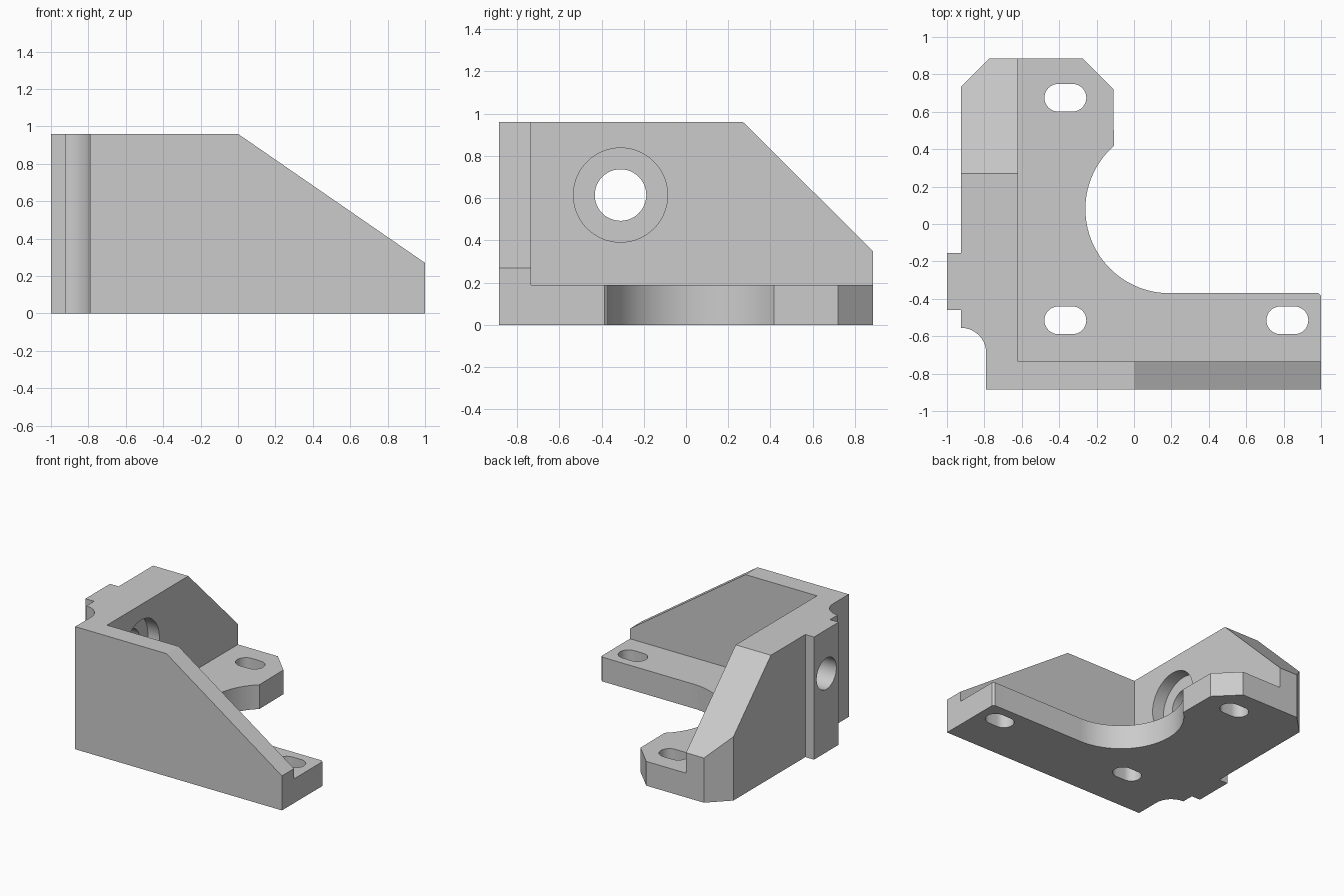
import bpy, math
from mathutils import Vector

if "Cube" in bpy.data.objects:
    bpy.data.objects.remove(bpy.data.objects["Cube"])


def arc(cx, cy, r, a0, a1, n):
    """Points along an arc, angles in degrees."""
    return [(cx + r * math.cos(math.radians(a0 + (a1 - a0) * i / n)),
             cy + r * math.sin(math.radians(a0 + (a1 - a0) * i / n)))
            for i in range(n + 1)]


def prism(name, pts, lo, hi, axis):
    """Extrude a 2D outline from lo to hi along the given axis."""
    def place(p, d):
        return {'x': (d, p[0], p[1]), 'y': (p[0], d, p[1]), 'z': (p[0], p[1], d)}[axis]
    n = len(pts)
    verts = [place(p, lo) for p in pts] + [place(p, hi) for p in pts]
    faces = [tuple(reversed(range(n))), tuple(range(n, 2 * n))]
    faces += [(i, (i + 1) % n, n + (i + 1) % n, n + i) for i in range(n)]
    if axis == 'y':
        faces = [tuple(reversed(f)) for f in faces]
    mesh = bpy.data.meshes.new(name)
    mesh.from_pydata(verts, [], faces)
    ob = bpy.data.objects.new(name, mesh)
    bpy.context.collection.objects.link(ob)
    return ob


def slot(cx, cy, half, r):
    return arc(cx + half, cy, r, -90, 90, 16) + arc(cx - half, cy, r, 90, 270, 16)


# Bracket outline with round bite, side tab and corner notch
outline = [(-0.79, -0.885), (1, -0.885), (1, -0.385), (0.985, -0.37)]
outline += arc(0.19, 0.08, 0.45, 270, 131.4, 40)
outline += [(-0.11, 0.72), (-0.275, 0.885), (-0.775, 0.885), (-0.925, 0.735),
            (-0.925, -0.155), (-1, -0.155), (-1, -0.46), (-0.925, -0.46)]
outline += arc(-0.925, -0.69, 0.135, 90, 0, 14)
bracket = prism("bracket", outline, 0, 0.96, 'z')

cutters = [
    # Open space above the base plate, between the two walls
    prism("inner_space", [(-0.62, -0.735), (1.2, -0.735), (1.2, 1.2), (-0.62, 1.2)],
          0.19, 1.2, 'z'),
    # Sloped tops of the side wall and front wall
    prism("side_slope", [(0.17, 1.06), (1.0, 0.236), (1.0, 1.06)], -1.1, -0.6, 'x'),
    prism("front_slope", [(-0.145, 1.06), (1.1, 0.201), (1.1, 1.06)], -1.0, -0.7, 'y'),
    # Stepped hole through the side wall
    prism("through_hole", arc(-0.31, 0.615, 0.122, 0, 352.5, 47), -1.1, -0.5, 'x'),
    prism("counterbore", arc(-0.31, 0.615, 0.223, 0, 354, 59), -0.72, -0.5, 'x'),
]
# Mounting slots in the base plate
for x, y in [(-0.367, 0.675), (-0.367, -0.515), (0.82, -0.515)]:
    cutters.append(prism("slot_cutter", slot(x, y, 0.038, 0.074), -0.1, 0.3, 'z'))

bpy.context.view_layer.objects.active = bracket
bracket.select_set(True)
for c in cutters:
    c.hide_render = True
    mod = bracket.modifiers.new(c.name, 'BOOLEAN')
    mod.operation = 'DIFFERENCE'
    mod.solver = 'EXACT'
    mod.object = c
    bpy.ops.object.modifier_apply(modifier=mod.name)
for c in cutters:
    bpy.data.objects.remove(c, do_unlink=True)

# Single grey finish, smooth only around the curves
grey = bpy.data.materials.new("grey")
grey.diffuse_color = (0.6, 0.6, 0.6, 1)
grey.use_nodes = True
grey.node_tree.nodes["Principled BSDF"].inputs["Base Color"].default_value = grey.diffuse_color
bracket.data.materials.clear()
bracket.data.materials.append(grey)
bpy.ops.object.select_all(action='DESELECT')
bracket.select_set(True)
bpy.ops.object.shade_smooth_by_angle(angle=math.radians(25))
